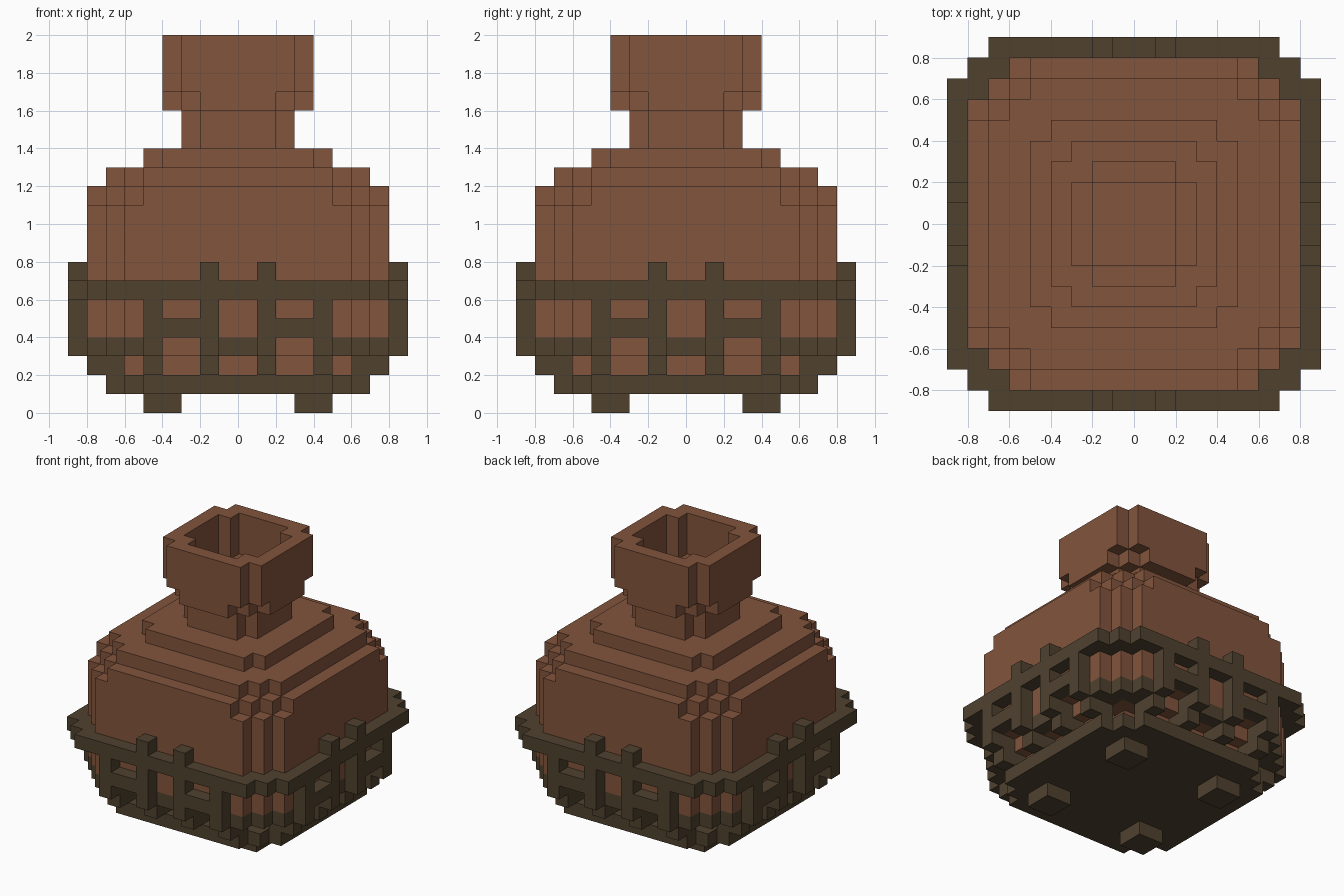
import bpy
import bmesh

U = 0.1  # block size

cube = bpy.data.objects.get("Cube")
if cube:
    bpy.data.objects.remove(cube, do_unlink=True)


def make_material(name, color):
    mat = bpy.data.materials.new(name)
    mat.use_nodes = True
    mat.diffuse_color = color
    bsdf = next(n for n in mat.node_tree.nodes if n.type == 'BSDF_PRINCIPLED')
    bsdf.inputs["Base Color"].default_value = color
    bsdf.inputs["Roughness"].default_value = 0.9
    return mat


clay = make_material("clay brown", (0.225, 0.089, 0.045, 1))
wood = make_material("dark wood", (0.08, 0.054, 0.028, 1))


def stepped(reach, flat):
    """Cells of a square plan whose corners step in diagonally."""
    return {(x, y) for x in range(-reach, reach) for y in range(-reach, reach)
            if max(abs(x + .5), abs(y + .5)) < reach
            and abs(x + .5) + abs(y + .5) < reach + flat}


def fill(cells, plan, z0, z1):
    cells.update((x, y, z) for x, y in plan for z in range(z0, z1))


def around(cells, x0, x1, y0, y1, z0, z1):
    """Fill a box in block units, repeated on all four sides and mirrored."""
    for x in range(x0, x1):
        for y in range(y0, y1):
            for sx in (x, -x - 1):
                for sy in (y, -y - 1):
                    fill(cells, {(sx, sy), (sy, sx)}, z0, z1)


def build(name, cells, mat):
    """Skin a set of blocks, keeping only the outer faces."""
    bm = bmesh.new()
    verts = {}

    def vert(p):
        if p not in verts:
            verts[p] = bm.verts.new([c * U for c in p])
        return verts[p]

    for cell in cells:
        for axis in range(3):
            b, c = (axis + 1) % 3, (axis + 2) % 3
            for side in (0, 1):
                near = list(cell)
                near[axis] += 2 * side - 1
                if tuple(near) in cells:
                    continue
                ring = []
                for db, dc in ((0, 0), (1, 0), (1, 1), (0, 1)):
                    p = list(cell)
                    p[axis] += side
                    p[b] += db
                    p[c] += dc
                    ring.append(vert(tuple(p)))
                bm.faces.new(ring if side else ring[::-1])
    bmesh.ops.dissolve_limit(bm, angle_limit=0.01, verts=bm.verts, edges=bm.edges)
    mesh = bpy.data.meshes.new(name)
    bm.to_mesh(mesh)
    bm.free()
    mesh.materials.append(mat)
    obj = bpy.data.objects.new(name, mesh)
    bpy.context.collection.objects.link(obj)


# Hollow pot body: reach, flat half width, bottom, top
body = set()
for reach, flat, z0, z1 in ((6, 4, 2, 3), (7, 5, 3, 4), (8, 6, 4, 11),
                            (8, 5, 11, 12), (7, 5, 12, 13), (5, 4, 13, 14)):
    fill(body, stepped(reach, flat), z0, z1)
hollow = set()
for reach, flat, z0, z1 in ((6, 4, 3, 4), (7, 5, 4, 11), (6, 5, 11, 12),
                            (4, 3, 12, 13), (2, 2, 13, 14)):
    fill(hollow, stepped(reach, flat), z0, z1)
build("pot_body", body - hollow, clay)

# Neck and flared rim
neck = set()
fill(neck, stepped(3, 2) - stepped(2, 2), 14, 16)
build("pot_neck", neck, clay)
rim = set()
fill(rim, stepped(4, 2) - stepped(2, 2), 16, 17)
fill(rim, stepped(4, 3) - stepped(3, 2), 17, 20)
build("pot_rim", rim, clay)

# Wooden base with four feet
base = set()
fill(base, stepped(7, 5), 1, 2)
around(base, 3, 5, 3, 5, 0, 1)
build("base_and_feet", base, wood)

# Basket frame: top hoop, posts and staggered rungs
frame = set()
fill(frame, stepped(9, 7) - stepped(8, 6), 6, 7)
for x, top in ((1, 8), (4, 6)):
    around(frame, x, x + 1, 8, 9, 3, top)
    around(frame, x, x + 1, 7, 8, 3, 4)
    around(frame, x, x + 1, 6, 8, 2, 3)
around(frame, 2, 4, 8, 9, 4, 5)
around(frame, 0, 1, 7, 8, 3, 4)
corner = {(x, y) for x, y in stepped(8, 6) - stepped(7, 5)
          if abs(x + .5) > 5 and abs(y + .5) > 5}
fill(frame, corner, 3, 4)
around(frame, 5, 6, 7, 8, 3, 4)
build("basket_frame", frame, wood)
